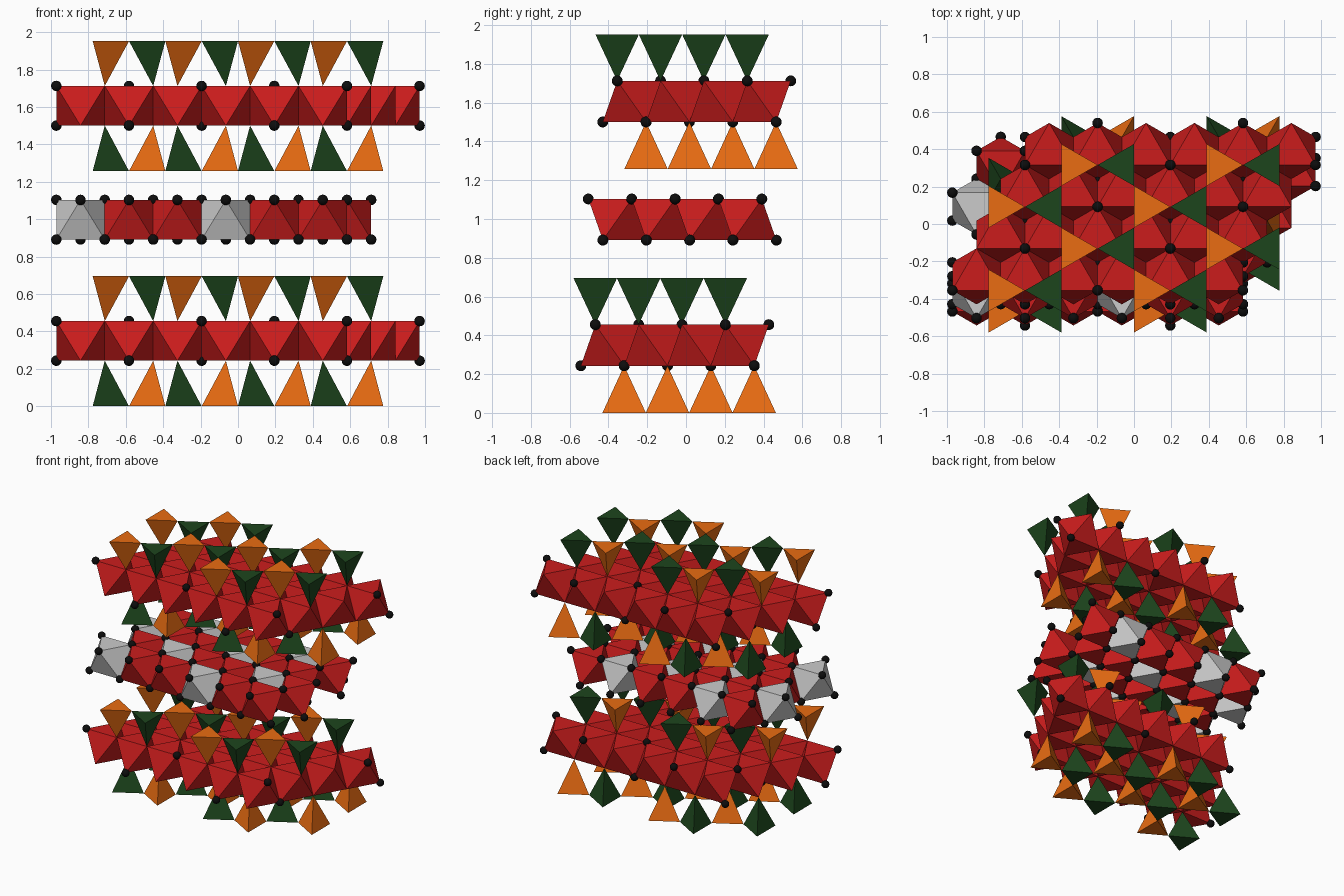
import bpy, bmesh
from math import sin, cos, radians
from mathutils import Matrix

if "Cube" in bpy.data.objects:
    bpy.data.objects.remove(bpy.data.objects["Cube"])

A, B = 0.447, 0.777            # in-plane repeats along y and x
D = B / 3                      # spacing of octahedra
R = D / 3 ** 0.5               # octahedron triangle radius
ROW = A / 2
BALL = 0.028


def material(name, rgb):
    m = bpy.data.materials.new(name)
    m.diffuse_color = (*rgb, 1)
    m.use_nodes = True
    m.node_tree.nodes["Principled BSDF"].inputs["Base Color"].default_value = m.diffuse_color
    return m


RED = material("red", (0.6, 0.012, 0.012))
ORANGE = material("orange", (0.82, 0.15, 0.006))
GREEN = material("green", (0.012, 0.06, 0.012))
BLACK = material("black", (0.004, 0.004, 0.004))


def finish(bm, name, mat, smooth=False):
    bmesh.ops.recalc_face_normals(bm, faces=bm.faces)
    for f in bm.faces:
        f.smooth = smooth
    me = bpy.data.meshes.new(name)
    bm.to_mesh(me)
    bm.free()
    if mat:
        me.materials.append(mat)
    bpy.context.collection.objects.link(bpy.data.objects.new(name, me))


def ring(x, y, z, r, start):
    return [(x + r * cos(radians(start + 120 * i)),
             y + r * sin(radians(start + 120 * i)), z) for i in range(3)]


# Octahedra lying on a triangular face; returns their corner points
def octahedra(name, centres, z0, z1, start, mat):
    bm = bmesh.new()
    corners = []
    for x, y in centres:
        top, bot = ring(x, y, z1, R, start), ring(x, y, z0, R, start + 60)
        corners += top + bot
        t, b = [bm.verts.new(p) for p in top], [bm.verts.new(p) for p in bot]
        bm.faces.new(t)
        bm.faces.new(b)
        for i in range(3):
            j = (i + 1) % 3
            bm.faces.new((t[i], b[i], t[j]))
            bm.faces.new((b[i], b[j], t[j]))
    finish(bm, name, mat)
    return corners


# Tetrahedra with a horizontal base and an apex at each given point
def tetrahedra(name, apexes, z_apex, z_base, start, mat):
    bm = bmesh.new()
    for x, y in apexes:
        b = [bm.verts.new(p) for p in ring(x, y, z_base, B / 6, start)]
        a = bm.verts.new((x, y, z_apex))
        bm.faces.new(b)
        for i in range(3):
            bm.faces.new((b[i], b[(i + 1) % 3], a))
    finish(bm, name, mat)


# One ball at each distinct point
def balls(name, points):
    unique = {tuple(round(c, 2) for c in p): p for p in points}
    bm = bmesh.new()
    for p in unique.values():
        bmesh.ops.create_uvsphere(bm, u_segments=16, v_segments=10, radius=BALL,
                                  matrix=Matrix.Translation(p))
    finish(bm, name, BLACK, True)


# Sandwich layer: octahedral sheet between two tetrahedral sheets
def sandwich(name, z, dy):
    z_bot, z_top, z_end = z + 0.243, z + 0.455, z + 0.695
    centres = [(-0.842 + D / 2 * r + D * k, -0.28 + ROW * r + dy)
               for r in range(4) for k in range(6)]
    corners = octahedra(name + "_octahedra", centres, z_bot, z_top, 90, RED)
    taken = []
    for side, y0, za, zb, colours in (
            ("upper", -0.355, z_top, z_end, (ORANGE, GREEN)),
            ("lower", -0.206, z_bot, z, (GREEN, ORANGE))):
        for right in (0, 1):
            # paired triangles point at each other; alternate columns step one row
            pts = [(B / 2 * (c - 2) + B / 12 + D * right,
                    y0 + A * r + ROW * (c % 2) + dy)
                   for c in range(4) for r in range(2)]
            tint = "orange" if colours[right] == ORANGE else "green"
            tetrahedra(f"{name}_{side}_{tint}_tetrahedra", pts, za, zb,
                       180 * right, colours[right])
    # balls sit on the corners left free by the tetrahedral lattice
    free = []
    for p in corners:
        y0 = (-0.355 if p[2] > z + 0.35 else -0.206) + dy
        row = round((p[1] - y0) / ROW)
        hub = -B / 4 if row % 2 == 0 else B / 4
        off = (p[0] - hub) / B
        if abs(off - round(off)) < 0.1:
            free.append(p)
    balls(name + "_balls", free)


sandwich("bottom_layer", 0.0, -0.113)
sandwich("top_layer", 1.257, 0.0)

# Middle sheet: alternating rows, every third octahedron grey
red, grey = [], []
for r in range(4):
    for k in range(6):
        c = (-0.842 + D / 2 * (r % 2) + D * k, -0.354 + ROW * r)
        (grey if k % 3 == r % 2 else red).append(c)
pts = octahedra("middle_red_octahedra", red, 0.891, 1.103, -90, RED)
pts += octahedra("middle_grey_octahedra", grey, 0.891, 1.103, -90, None)
balls("middle_balls", pts)
